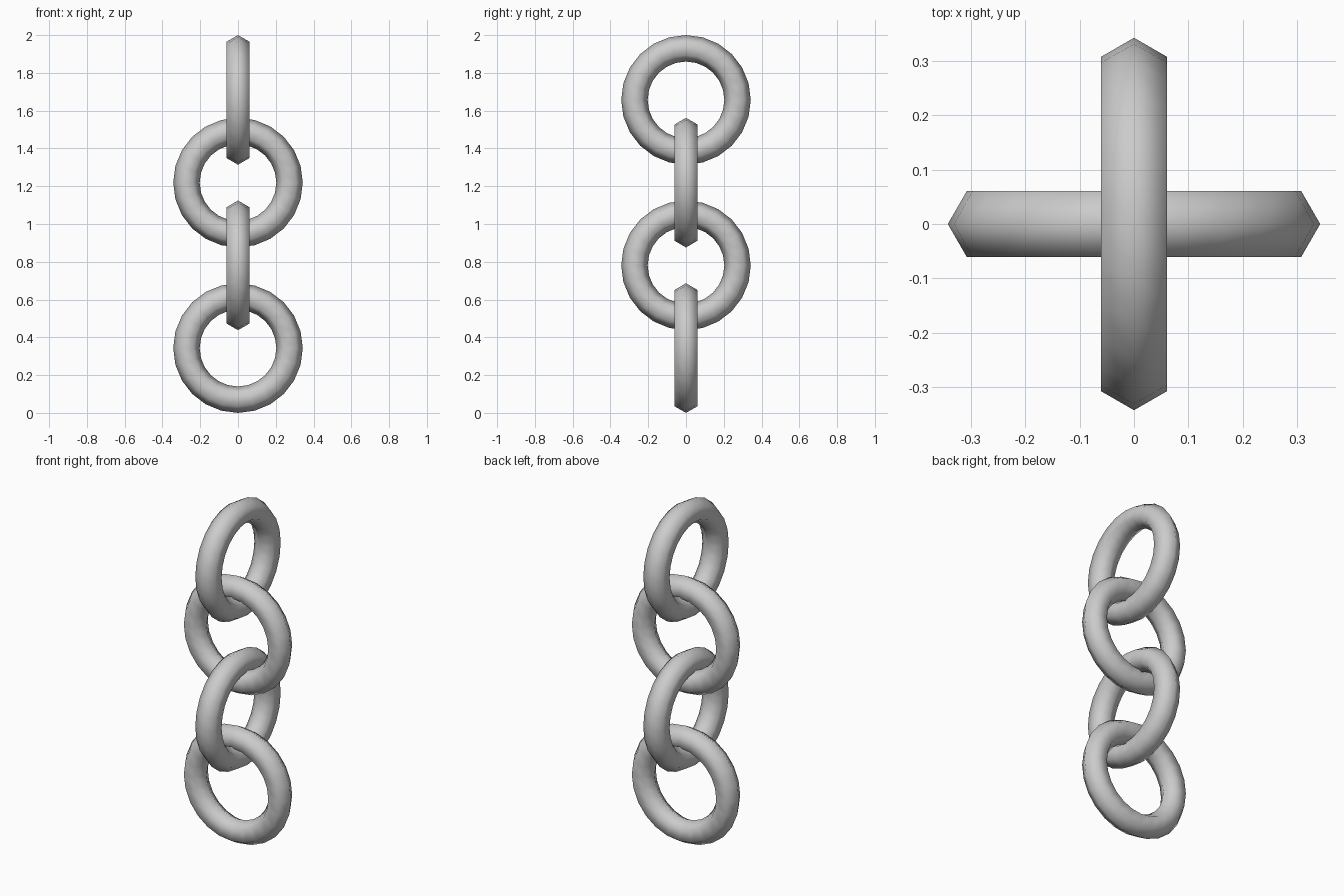
import bpy
from math import pi

cube = bpy.data.objects.get("Cube")
if cube:
    bpy.data.objects.remove(cube, do_unlink=True)

# Plain grey metal
grey = bpy.data.materials.new("grey_metal")
grey.use_nodes = True
colour = (0.6, 0.6, 0.6, 1)
grey.diffuse_color = colour
grey.node_tree.nodes["Principled BSDF"].inputs["Base Color"].default_value = colour

# Link dimensions: ring radius and six-sided bar radius
RING, BAR = 0.273, 0.07
OUTER = RING + BAR
COUNT = 4
STEP = (2 - 2 * OUTER) / (COUNT - 1)


def add_link(index):
    """Upright ring; every second one is turned a quarter about z."""
    bpy.ops.mesh.primitive_torus_add(
        major_segments=24, minor_segments=6,
        major_radius=RING, minor_radius=BAR,
        location=(0, 0, OUTER + index * STEP),
        rotation=(pi / 2, 0, pi / 2 * (index % 2)))
    link = bpy.context.object
    link.name = f"chain_link_{index + 1}"
    link.data.materials.append(grey)
    bpy.ops.object.shade_smooth()


# Chain, from the bottom link up
for i in range(COUNT):
    add_link(i)
